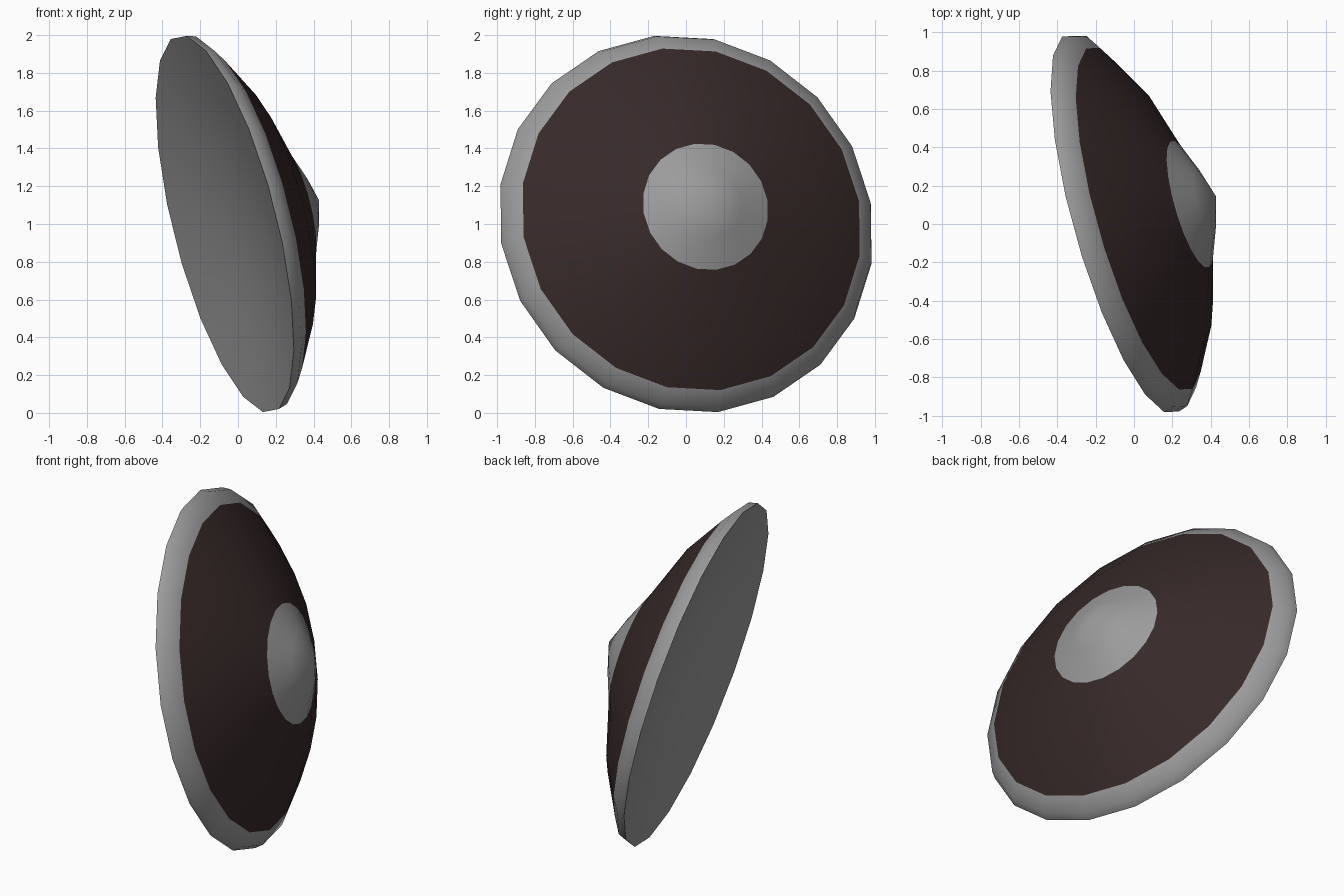
import bpy, bmesh, math
from mathutils import Vector

if "Cube" in bpy.data.objects:
    bpy.data.objects.remove(bpy.data.objects["Cube"])

SIDES = 20
AXIS = Vector((0.935, 0.267, 0.235)).normalized()
CENTRE = Vector((-0.07, 0.0, 1.0))
PHASE = math.radians(-1.4)
# in-plane directions: towards the upper right diagonal, and across it
DIAG = Vector((0, 1, 1))
DIAG = (DIAG - AXIS * DIAG.dot(AXIS)).normalized()
CROSS = AXIS.cross(DIAG)


def material(name, rgb):
    m = bpy.data.materials.new(name)
    m.diffuse_color = (*rgb, 1)
    m.use_nodes = True
    m.node_tree.nodes["Principled BSDF"].inputs["Base Color"].default_value = m.diffuse_color
    return m


STEEL = material("steel grey", (0.33, 0.33, 0.33))
LEATHER = material("dark brown", (0.038, 0.022, 0.022))


def lathe(name, profile, mat):
    """Spin (radius, height) points around the tilted shield axis."""
    bm = bmesh.new()
    rings = []
    for r, h in profile:
        if r == 0:
            rings.append([bm.verts.new(CENTRE + AXIS * h)] * SIDES)
            continue
        ring = []
        for i in range(SIDES):
            t = PHASE + i * math.tau / SIDES
            ring.append(bm.verts.new(CENTRE + AXIS * h + (DIAG * math.cos(t) + CROSS * math.sin(t)) * r))
        rings.append(ring)
    for a, b in zip(rings, rings[1:]):
        for i in range(SIDES):
            j = (i + 1) % SIDES
            quad = list(dict.fromkeys((a[i], a[j], b[j], b[i])))
            bm.faces.new(quad)
    me = bpy.data.meshes.new(name)
    bm.to_mesh(me)
    bm.free()
    me.materials.append(mat)
    ob = bpy.data.objects.new(name, me)
    bpy.context.collection.objects.link(ob)
    bpy.context.view_layer.objects.active = ob
    ob.select_set(True)
    bpy.ops.object.shade_smooth_by_angle(angle=math.radians(40))
    ob.select_set(False)
    return ob


# shallow dished back and the rounded metal rim
lathe("dished_back", [(0, 0.12), (0.375, 0.105), (0.7, 0.06), (1.03, 0.0)], STEEL)
lathe("rim", [(1.03, 0.0), (1.015, 0.05), (0.935, 0.105)], STEEL)
# dark domed face
lathe("shield_face", [(0.935, 0.105), (0.7, 0.25), (0.375, 0.375), (0.345, 0.388)], LEATHER)
# raised centre boss
lathe("centre_boss", [(0.345, 0.388), (0.18, 0.465), (0, 0.534)], STEEL)
